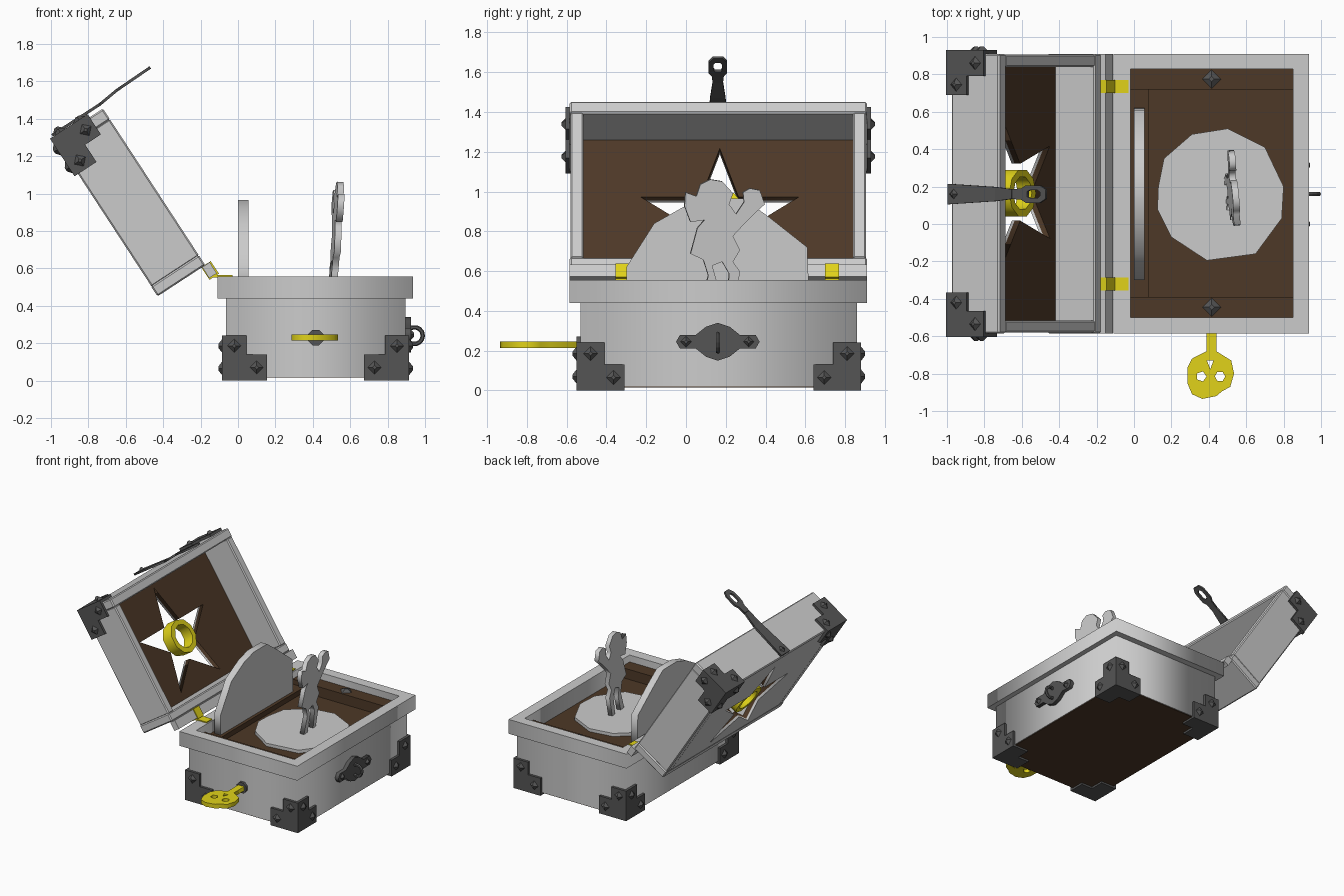
import bpy, bmesh, math
from mathutils import Matrix, Vector

if "Cube" in bpy.data.objects:
    bpy.data.objects.remove(bpy.data.objects["Cube"])


def material(name, rgb):
    m = bpy.data.materials.new(name)
    m.diffuse_color = (*rgb, 1)
    m.use_nodes = True
    m.node_tree.nodes["Principled BSDF"].inputs["Base Color"].default_value = m.diffuse_color
    return m


WOOD = material("brown_wood", (0.075, 0.04, 0.02))
IRON = material("dark_iron", (0.09, 0.09, 0.09))
BRASS = material("yellow_brass", (0.75, 0.65, 0.01))
ID = Matrix.Identity(4)


def add(name, mesh, mat=None, bevel=0):
    ob = bpy.data.objects.new(name, mesh)
    bpy.context.collection.objects.link(ob)
    if mat:
        mesh.materials.append(mat)
    if bevel:
        b = ob.modifiers.new("bevel", 'BEVEL')
        b.width, b.segments = bevel, 1
    return ob


def finish(name, bm, M, mat=None, bevel=0):
    bm.transform(M)
    bmesh.ops.recalc_face_normals(bm, faces=bm.faces)
    me = bpy.data.meshes.new(name)
    bm.to_mesh(me)
    bm.free()
    return add(name, me, mat, bevel)


def box(name, lo, hi, mat=None, M=ID, bevel=0.0):
    bm = bmesh.new()
    c = [(a + b) / 2 for a, b in zip(lo, hi)]
    d = [b - a for a, b in zip(lo, hi)]
    bmesh.ops.create_cube(bm, size=1, matrix=Matrix.Translation(c) @ Matrix.Diagonal((*d, 1)))
    return finish(name, bm, M, mat, bevel)


def frame(o, x, y):
    x, y = Vector(x).normalized(), Vector(y).normalized()
    m = Matrix((x, y, x.cross(y))).transposed().to_4x4()
    m.translation = o
    return m


def plate(name, loops, depth, M=ID, mat=None):
    """Flat outline (inner loops become holes), thickened along local +z."""
    cu = bpy.data.curves.new(name, 'CURVE')
    cu.dimensions, cu.fill_mode, cu.extrude = '2D', 'BOTH', depth / 2
    for pts in loops:
        sp = cu.splines.new('POLY')
        sp.points.add(len(pts) - 1)
        for p, q in zip(sp.points, pts):
            p.co = (q[0], q[1], 0, 1)
        sp.use_cyclic_u = True
    tmp = bpy.data.objects.new("tmp", cu)
    bpy.context.collection.objects.link(tmp)
    me = bpy.data.meshes.new_from_object(tmp.evaluated_get(bpy.context.evaluated_depsgraph_get()))
    bpy.data.objects.remove(tmp)
    bm = bmesh.new()
    bm.from_mesh(me)
    bmesh.ops.remove_doubles(bm, verts=bm.verts, dist=1e-5)
    return finish(name, bm, M @ Matrix.Translation((0, 0, depth / 2)), mat)


def rect(x0, x1, y0, y1):
    return [(x0, y0), (x1, y0), (x1, y1), (x0, y1)]


def ngon(cx, cy, r, n, start=0.0):
    return [(cx + r * math.cos(start + i * math.tau / n),
             cy + r * math.sin(start + i * math.tau / n)) for i in range(n)]


def stud(bm, M, r=0.036):
    bmesh.ops.create_cone(bm, cap_ends=True, segments=4, radius1=r, radius2=r * 0.3, depth=0.02,
                          matrix=M @ Matrix.Translation((0, 0, 0.01)))


def screw(name, M, r=0.036):
    bm = bmesh.new()
    stud(bm, M, r)
    finish(name, bm, ID, IRON)


def bracket(name, M, corner, signs):
    """Three L-shaped plates meeting at a corner, two studs on each."""
    bm = bmesh.new()
    L, w, e = 0.22, 0.12, 0.02
    ell = [(-e, -e), (L, -e), (L, w - .01), (w, w - .01), (w, L), (-e, L)]
    ax = [Vector(v) for v in ((1, 0, 0), (0, 1, 0), (0, 0, 1))]
    for i in range(3):
        a, b, c = ax[i], ax[(i + 1) % 3], ax[(i + 2) % 3]
        f = bm.faces.new([bm.verts.new(a * p + b * q) for p, q in ell])
        new = bmesh.ops.extrude_face_region(bm, geom=[f])["geom"]
        bmesh.ops.translate(bm, vec=-c * e, verts=[g for g in new if isinstance(g, bmesh.types.BMVert)])
        if c.z and M is ID:
            continue          # no studs on the underside
        for p, q in ((0.05, 0.165), (0.165, 0.045)):
            stud(bm, frame(a * p + b * q - c * e, b, a))
    finish(name, bm, M @ Matrix.Translation(corner) @ Matrix.Diagonal((*signs, 1)), IRON)


def at_z(z):
    return Matrix.Translation((0, 0, z))


# chest base: walls, rim, bottom, inner floor and ledges
outer, inner = rect(-.065, .895, -.53, .86), rect(-.02, .85, -.5, .83)
plate("base_walls", [outer, inner], .43, at_z(.02))
rim = plate("base_rim", [rect(-.11, .935, -.585, .91), inner], .115, at_z(.44))
plate("base_bottom", [rect(-.06, .89, -.525, .855)], .02, at_z(.015), WOOD)
plate("inner_floor", [inner], .02, at_z(.40), WOOD)
box("ledge_front", (-.02, -.5, .42), (.85, -.39, .5), WOOD)
box("ledge_back", (-.02, .72, .42), (.85, .83, .5), WOOD)
box("ledge_hinge_side", (-.02, -.39, .42), (.08, .72, .46), WOOD)
for y in (-.445, .775):
    screw("ledge_screw", Matrix.Translation((.415, y, .5)), .05)
for x, sx in ((-.065, 1), (.895, -1)):
    for y, sy in ((-.53, 1), (.86, -1)):
        bracket("base_bracket", ID, (x, y, .02), (sx, sy, 1))

# stage inside: turntable, upright mirror panel, flat dancing figure
plate("turntable", [[(.13, .2), (.16, .35), (.31, .48), (.5, .51), (.7, .41), (.8, .2), (.79, .03),
                     (.65, -.16), (.39, -.195), (.2, -.07), (.125, .08)]], .03, at_z(.415))
YZ = frame((0, 0, 0), (0, 1, 0), (0, 0, 1))
plate("mirror_panel", [[(-.3, .44), (-.3, .62), (-.16, .84), (0, .93), (.12, .965), (.29, .965),
                        (.42, .87), (.61, .72), (.62, .44)]], .055, YZ)
figure = [(.07, 1.04), (.12, 1.065), (.18, 1.055), (.235, .995), (.215, .94), (.25, .89), (.29, .95),
          (.285, 1.0), (.32, 1.02), (.37, 1.01), (.395, .94), (.34, .89), (.29, .84), (.235, .78),
          (.27, .71), (.235, .65), (.27, .6), (.245, .45), (.205, .45), (.215, .59), (.18, .65),
          (.13, .63), (.15, .56), (.125, .45), (.075, .45), (.11, .58), (.085, .66), (.02, .69),
          (.055, .82), (.09, .86), (.02, .85), (-.01, .93), (-.005, 1.0), (.05, .98)]
plate("dancing_figure", [figure], .035, frame((.475, 0, 0), (-.08, 1, 0), (.06, 0, 1)))

# lid frame: local x runs up the lid, y along the hinge, z away from the opening
LID = frame((-.175, 0, .617), (-.547, 0, .837), (0, 1, 0))
box("lid_hinge_board", (0, -.585, 0), (.065, .91, .305), None, LID, .008)
box("lid_end_board", (.93, -.585, 0), (1.0, .91, .305), None, LID, .008)
box("lid_side_front", (.06, -.58, 0), (.935, -.515, .303), None, LID, .008)
box("lid_side_back", (.06, .84, 0), (.935, .905, .303), None, LID, .008)
star = [(.46 + r * math.cos(i * math.pi / 5), .17 + r * math.sin(i * math.pi / 5))
        for i, r in enumerate([.42, .16] * 5)]
panel = [rect(.06, .935, -.52, .845), star]
plate("lid_lining", panel, .035, LID @ at_z(.25), WOOD)
plate("lid_outer_panel", panel, .018, LID @ at_z(.285))
plate("star_ring", [ngon(.47, .165, .13, 10), ngon(.47, .165, .09, 10)], .09, LID @ at_z(.195), BRASS)
for y, sy in ((-.585, 1), (.91, -1)):
    bracket("lid_bracket", LID, (1.0, y, .305), (-1, sy, -1))

# hinge rail and two brass hinges
box("hinge_rail", (-.07, -.585, -.028), (0, .91, .02), None, LID)
for y in (-.32, .735):
    box("hinge_base_leaf", (-.13, y - .035, .55), (-.03, y + .035, .563), BRASS)
    box("hinge_lid_leaf", (-.078, y - .035, -.036), (.002, y + .035, .024), BRASS, LID)

# hasp bent from three flat strips, slotted eye at the tip
path = [(-.99, 1.305), (-.735, 1.47), (-.645, 1.545), (-.465, 1.668)]
half = [.055, .038, .026]
for i in range(3):
    (x0, z0), (x1, z1) = path[i], path[i + 1]
    n = math.hypot(x1 - x0, z1 - z0)
    if i < 2:
        a, b = half[i], half[i + 1]
        loops = [[(0, -a), (n, -b), (n, b), (0, a)]]
    else:
        loops = [[(0, -.026), (.06, -.03), (.09, -.047), (.18, -.047), (n, -.025),
                  (n, .025), (.18, .047), (.09, .047), (.06, .03), (0, .026)],
                 [(.1, -.015), (.12, -.022), (.165, -.022), (.182, -.01),
                  (.182, .01), (.165, .022), (.12, .022), (.1, .015)]]
    M = frame((x0, .16, z0), (x1 - x0, 0, z1 - z0), (0, 1, 0))
    plate("hasp_strip", loops, .015, M, IRON)
    if i == 0:
        screw("hasp_screw", M @ Matrix.Translation((.04, 0, .012)), .03)

# lock plate with staple ring
side = [(-.21, .25), (-.19, .285), (-.11, .285), (-.06, .325), (0, .345)]
top = side + [(-p, q) for p, q in side[-2::-1]]
low = [(p, .5 - q) for p, q in top[-2:0:-1]]
plate("lock_plate", [top + low], .035, Matrix.Translation((.89, .16, -.005)) @ YZ, IRON)
for y in (0, .315):
    screw("lock_screw", Matrix.Translation((.922, y, .245)) @ YZ, .03)
bpy.ops.mesh.primitive_torus_add(location=(.943, .16, .24), rotation=(math.pi / 2, 0, 0), major_radius=.045,
                                 minor_radius=.012, major_segments=14, minor_segments=6)
bpy.context.object.name = "staple_ring"
bpy.context.object.data.materials.append(IRON)

# key in its keyhole plate on the front wall
plate("keyhole_plate", [ngon(.415, .23, .045, 8, math.pi / 8)], .025,
      frame((0, -.525, 0), (1, 0, 0), (0, 0, 1)), IRON)
head = [(.387, -.52), (.387, -.68), (.31, -.72), (.285, -.77), (.285, -.85), (.31, -.91), (.365, -.935),
        (.44, -.92), (.47, -.895), (.515, -.87), (.535, -.8), (.52, -.73), (.44, -.68), (.44, -.52)]
plate("skull_key", [head, ngon(.36, -.815, .028, 5), ngon(.46, -.815, .028, 6),
                    [(.39, -.73), (.425, -.73), (.408, -.775)]], .033, at_z(.213), BRASS)
